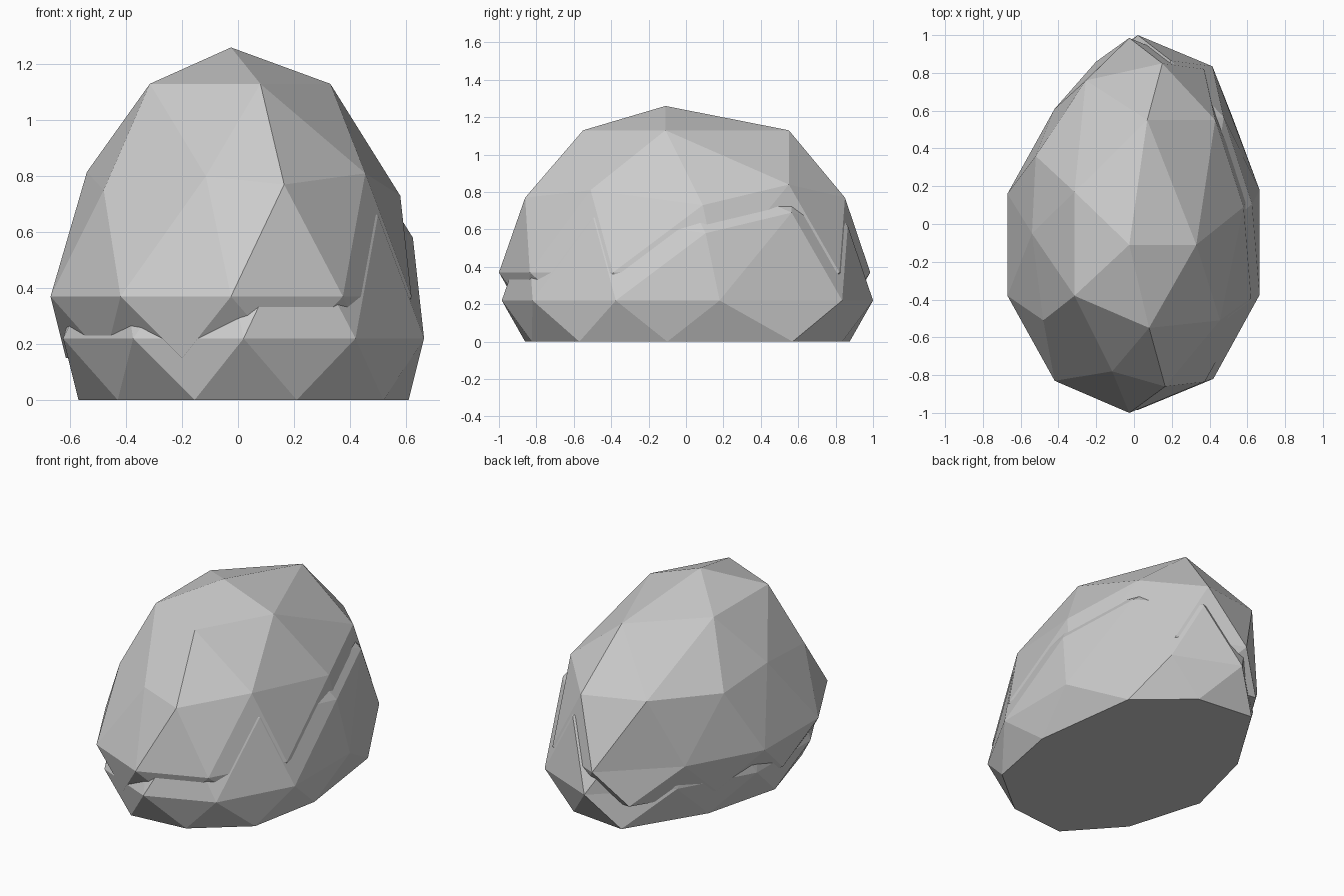
import bpy, bmesh
from mathutils import Vector

# Chiselled corner positions: each one pulls the nearest corner of a plain stone
CORNERS = [
    # crown
    (-.025, -.11, 1.26), (.33, -.11, 1.13), (.08, -.55, 1.13), (.07, .55, 1.13),
    (-.315, -.38, 1.13), (-.315, .17, 1.13),
    # shoulder
    (.455, -.51, .81), (.43, .55, .84), (-.115, -.78, .80), (-.255, .76, .80),
    (-.54, -.05, .815), (.58, .09, .73), (.165, -.86, .77), (.15, .85, .77),
    (-.48, -.51, .75), (-.52, .36, .77),
    # widest ring
    (-.025, -1, .37), (-.42, -.83, .37), (-.67, -.38, .37), (-.67, .16, .37),
    (-.42, .61, .37), (-.025, .985, .37), (.37, .82, .37), (.62, .165, .37),
    (.62, -.39, .37), (.375, -.835, .37),
    # foot, flattened afterwards
    (.565, -.115, -.05), (.475, .555, -.05), (.475, -.585, -.05), (.165, .82, -.05),
    (.165, -.84, -.05), (-.2, .86, -.05), (-.2, -.875, -.05), (-.475, -.57, -.05),
    (-.49, .39, -.05), (-.615, -.1, -.05)]


def rock(name, offset):
    bm = bmesh.new()
    bmesh.ops.create_icosphere(bm, subdivisions=2, radius=1)
    for v in bm.verts:
        v.co = Vector((.7 * v.co.x - .02, v.co.y, .89 * v.co.z + .37))
    free = set(bm.verts)
    for c in map(Vector, CORNERS):
        v = min(free, key=lambda w: (w.co - c).length)
        v.co = c
        free.discard(v)
    # flat underside
    for v in bm.verts:
        v.co.z = max(v.co.z, .15)
    me = bpy.data.meshes.new(name)
    bm.to_mesh(me)
    bm.free()
    ob = bpy.data.objects.new(name, me)
    ob.location = offset
    bpy.context.collection.objects.link(ob)
    return ob


# Upper stone, and the same stone sunk and shifted to form the stepped base
rock("upper_rock", (0, 0, 0))
rock("base_rock", (.045, .015, -.15))
